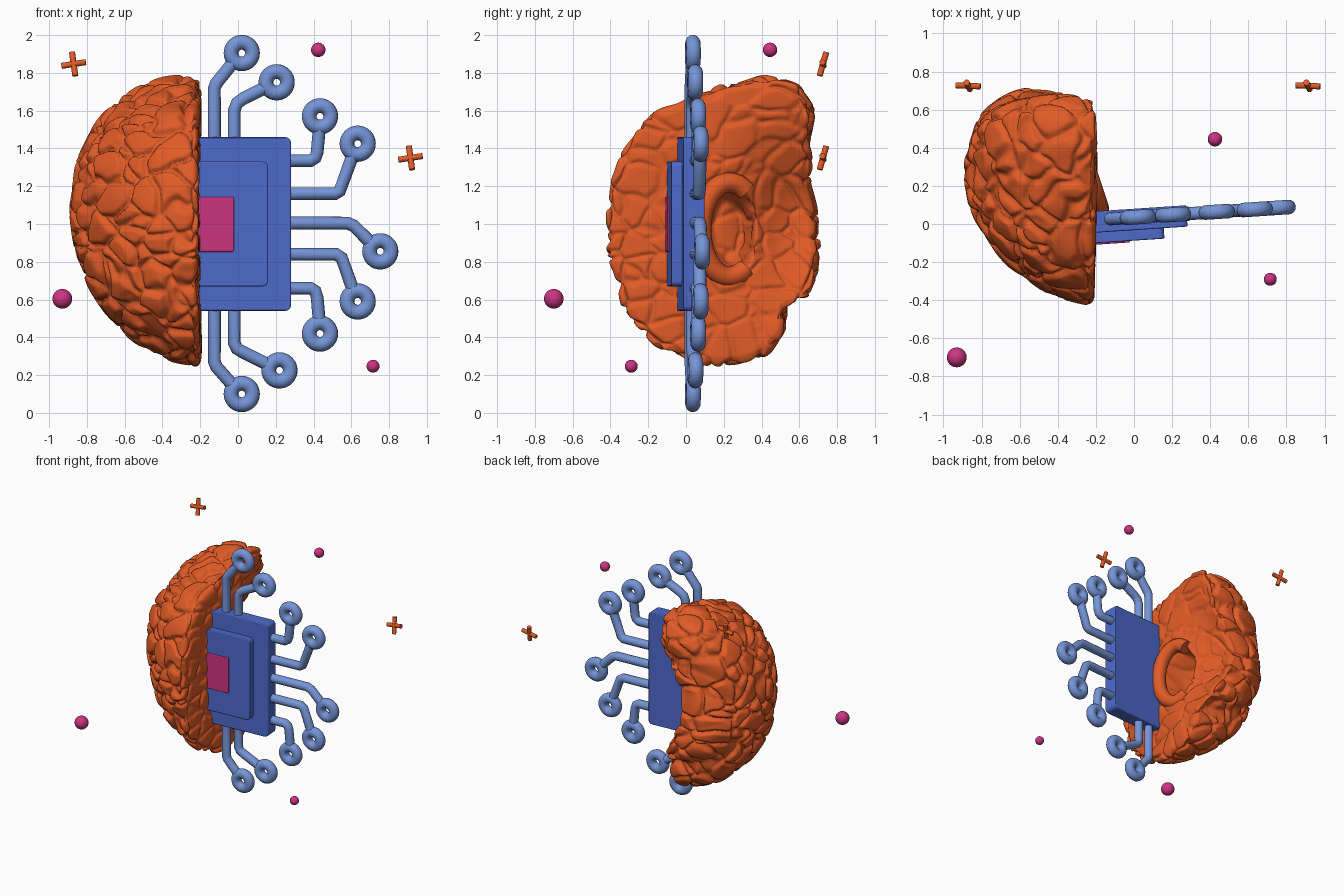
import bpy, bmesh, math
from mathutils import Vector, Matrix, noise

if "Cube" in bpy.data.objects:
    bpy.data.objects.remove(bpy.data.objects["Cube"])

def material(name, rgb):
    m = bpy.data.materials.new(name)
    m.diffuse_color = (*rgb, 1)
    m.use_nodes = True
    m.node_tree.nodes["Principled BSDF"].inputs["Base Color"].default_value = m.diffuse_color
    return m

ORANGE = material("orange", (0.75, 0.105, 0.02))
BLUE = material("chip_blue", (0.075, 0.145, 0.60))
LIGHT = material("trace_blue", (0.18, 0.30, 0.68))
PINK = material("pink", (0.60, 0.035, 0.22))
TILT = math.radians(3.8)          # the circuit half is turned slightly about z
FRAME = Matrix.Translation((0, 0.035, 0)) @ Matrix.Rotation(TILT, 4, 'Z')

def finish(bm, name, mat, matrix=None):
    me = bpy.data.meshes.new(name)
    bm.normal_update()
    bm.to_mesh(me)
    bm.free()
    me.shade_smooth()
    me.materials.append(mat)
    ob = bpy.data.objects.new(name, me)
    bpy.context.collection.objects.link(ob)
    if matrix:
        ob.matrix_world = matrix
    return ob

def smoothstep(a, b, v):
    t = max(0.0, min(1.0, (v - a) / (b - a)))
    return t * t * (3 - 2 * t)

# ---- Brain half: sphere mapped onto a side outline (y, z), folds pressed in
OUTLINE = [(-.42, 1.03), (-.385, 1.25), (-.31, 1.43), (-.2, 1.57), (-.05, 1.63), (.1, 1.7),
           (.25, 1.75), (.42, 1.77), (.58, 1.74), (.65, 1.63), (.64, 1.4), (.64, 1.2),
           (.68, .95), (.69, .78), (.64, .62), (.52, .55), (.5, .4), (.42, .3),
           (.27, .25), (.05, .265), (-.15, .345), (-.3, .5), (-.385, .75)]
CY, CZ = 0.15, 1.0
POLAR = sorted((math.atan2(z - CZ, y - CY), math.hypot(y - CY, z - CZ)) for y, z in OUTLINE)
POLAR = [(POLAR[-1][0] - math.tau, POLAR[-1][1])] + POLAR + [(POLAR[0][0] + math.tau, POLAR[0][1])]

def outline_radius(t):
    for (a0, r0), (a1, r1) in zip(POLAR, POLAR[1:]):
        if a0 <= t <= a1:
            return r0 + (r1 - r0) * smoothstep(a0, a1, t) * 0.5 + (r1 - r0) * (t - a0) / (a1 - a0) * 0.5
    return POLAR[0][1]

def brain_point(d):
    h, a = max(0.0, -d.x), max(0.0, d.x)
    rho = math.hypot(d.y, d.z)
    t = math.atan2(d.z, d.y)
    r = outline_radius(t) * rho
    y = CY + 0.13 * h + r * math.cos(t)
    z = CZ + 0.08 * h + r * math.sin(t)
    # rear of the inner face is scooped away at mid height
    scoop = 0.24 * math.exp(-((z - 1.05) / 0.38) ** 2) * smoothstep(0.15, 0.6, y)
    x = -0.245 - 0.65 * h + 0.045 * math.sqrt(min(1, a / 0.35)) - scoop * (1 - h) + 0.03 * y
    if a > 0:   # deep central hollow
        e = math.hypot((y - 0.22) / 0.15, (z - 0.97) / 0.29)
        x -= 0.32 * (1 - smoothstep(0.45, 1.05, e)) * min(1, a / 0.3)
    return Vector((x, y, z))

def fold_depth(p):
    w = p + 0.09 * noise.noise_vector(p * 3.2) + 0.03 * noise.noise_vector(p * 8)
    d = noise.voronoi(Vector((w.x * 5.2, w.y * 5.6, w.z * 7.2)))[0]
    groove = math.exp(-(((d[1] - d[0]) / 0.13) ** 2))
    return 0.034 * groove + 0.012 * noise.noise(p * 6) - 0.004

bm = bmesh.new()
bmesh.ops.create_icosphere(bm, subdivisions=7, radius=1)
inner = {}
for v in bm.verts:
    inner[v.index] = max(0.0, v.co.x)
    v.co = brain_point(v.co.normalized())
bm.normal_update()
moves = [(v, v.normal * fold_depth(v.co) * (1 - 0.55 * min(1, inner[v.index] / 0.4))) for v in bm.verts]
for v, m in moves:
    v.co -= m
finish(bm, "brain_half", ORANGE)

# ---- Tubes
def tube(name, pts, radius, mat, matrix=None):
    cu = bpy.data.curves.new(name, 'CURVE')
    cu.dimensions = '3D'
    cu.bevel_depth = radius
    cu.bevel_resolution = 4
    cu.use_fill_caps = True
    sp = cu.splines.new('POLY')
    sp.points.add(len(pts) - 1)
    for q, p in zip(sp.points, pts):
        q.co = (*p, 1)
    sp.use_smooth = True
    cu.materials.append(mat)
    ob = bpy.data.objects.new(name, cu)
    bpy.context.collection.objects.link(ob)
    if matrix:
        ob.matrix_world = matrix
    return ob

# C-shaped fold around the hollow
arc = [math.radians(55 + 250 * i / 28) for i in range(29)]
tube("inner_fold", [(-0.235 - 0.05 * math.cos(t), 0.23 + 0.15 * math.cos(t), 0.97 + 0.25 * math.sin(t))
                    for t in arc], 0.055, ORANGE)

# ---- Chip: stacked rounded plates (x0, x1, y0, y1, z0, z1)
def plate(name, box, mat, bevel):
    x0, x1, y0, y1, z0, z1 = box
    bm = bmesh.new()
    bmesh.ops.create_cube(bm, size=1)
    for v in bm.verts:
        v.co = Vector(((x0 + x1) / 2 + v.co.x * (x1 - x0), (y0 + y1) / 2 + v.co.y * (y1 - y0),
                       (z0 + z1) / 2 + v.co.z * (z1 - z0)))
    # round the corners seen from the front, then soften every edge
    upright = [e for e in bm.edges if abs(e.verts[0].co.y - e.verts[1].co.y) > 1e-4]
    if bevel:
        bmesh.ops.bevel(bm, geom=upright, offset=bevel, segments=5, affect='EDGES', profile=0.5)
    ob = finish(bm, name, mat, FRAME)
    mod = ob.modifiers.new("soft_edges", 'BEVEL')
    mod.width = 0.006
    mod.segments = 2
    mod.limit_method = 'ANGLE'
    bpy.context.view_layer.objects.active = ob
    ob.select_set(True)
    bpy.ops.object.shade_smooth_by_angle(angle=math.radians(35))
    ob.select_set(False)

plate("chip_base", (-0.24, 0.277, -0.067, 0.045, 0.54, 1.46), BLUE, 0.03)
plate("chip_cover", (-0.24, 0.152, -0.122, -0.06, 0.67, 1.33), BLUE, 0.03)
plate("chip_core", (-0.24, -0.03, -0.130, -0.11, 0.853, 1.143), PINK, 0.006)

# ---- Traces with ring pads: path points (x, z), last point is the ring centre
TRACES = [
    [(-.125, 1.42), (-.125, 1.72), (-.115, 1.745), (-.03, 1.85), (.02, 1.905)],
    [(-.02, 1.42), (-.02, 1.6), (-.005, 1.64), (.03, 1.665), (.125, 1.712), (.205, 1.75)],
    [(.24, 1.335), (.385, 1.335), (.41, 1.35), (.42, 1.38), (.43, 1.49), (.435, 1.57)],
    [(.24, 1.16), (.515, 1.16), (.54, 1.175), (.6, 1.34), (.635, 1.425)],
    [(.24, 1.005), (.58, 1.005), (.615, .99), (.69, .915), (.755, .855)],
    [(.24, .84), (.52, .84), (.55, .82), (.6, .68), (.635, .59)],
    [(.24, .66), (.385, .66), (.41, .645), (.42, .61), (.43, .5), (.435, .42)],
    [(-.02, .58), (-.02, .37), (-.005, .34), (.03, .32), (.14, .265), (.22, .225)],
    [(-.125, .58), (-.125, .27), (-.115, .245), (-.04, .16), (.02, .1)],
]

def ring(name, x, z, major=0.057, minor=0.039, n=32, m=14):
    bm = bmesh.new()
    loops = []
    for i in range(n):
        a = math.tau * i / n
        loops.append([])
        for j in range(m):
            b = math.tau * j / m
            r = major + minor * math.cos(b)
            loops[-1].append(bm.verts.new((x + r * math.cos(a), minor * math.sin(b), z + r * math.sin(a))))
    for i in range(n):
        p, q = loops[i], loops[(i + 1) % n]
        for j in range(m):
            k = (j + 1) % m
            bm.faces.new((p[j], p[k], q[k], q[j]))
    bmesh.ops.recalc_face_normals(bm, faces=bm.faces)
    finish(bm, name, LIGHT, FRAME)

for i, path in enumerate(TRACES, 1):
    cx, cz = path[-1]
    end = Vector(path[-2])
    # stop each tube inside the ring body, short of its hole
    centre = Vector((cx, cz))
    stop = centre + (end - centre).normalized() * 0.057
    pts = [(x, 0, z) for x, z in path[:-1]] if (end - centre).length < 0.06 else \
          [(x, 0, z) for x, z in path[:-1]] + [(stop.x, 0, stop.y)]
    tube(f"trace_{i}", pts, 0.034, LIGHT, FRAME)
    ring(f"ring_pad_{i}", cx, cz)

# ---- Floating balls
for i, (pos, r) in enumerate([((.425, .445, 1.922), .038), ((-.93, -.7, .604), .052),
                              ((.715, -.29, .247), .034)], 1):
    bm = bmesh.new()
    bmesh.ops.create_uvsphere(bm, u_segments=32, v_segments=16, radius=r)
    finish(bm, f"ball_{i}", PINK, Matrix.Translation(pos))

# ---- Floating plus signs: two crossed rods
R = math.radians
for i, pos in enumerate([(-.87, .725, 1.847), (.913, .725, 1.35)], 1):
    bm = bmesh.new()
    for turn in (0, 90):
        bmesh.ops.create_cone(bm, cap_ends=True, segments=16, radius1=.016, radius2=.016, depth=.13,
                              matrix=Matrix.Rotation(R(turn), 4, 'Y'))
    spin = Matrix.Rotation(R(-5), 4, 'Z') @ Matrix.Rotation(R(-15), 4, 'X') @ Matrix.Rotation(R(-9), 4, 'Y')
    ob = finish(bm, f"plus_{i}", ORANGE, Matrix.Translation(pos) @ spin)
    bpy.context.view_layer.objects.active = ob
    ob.select_set(True)
    bpy.ops.object.shade_smooth_by_angle(angle=R(40))
    ob.select_set(False)
